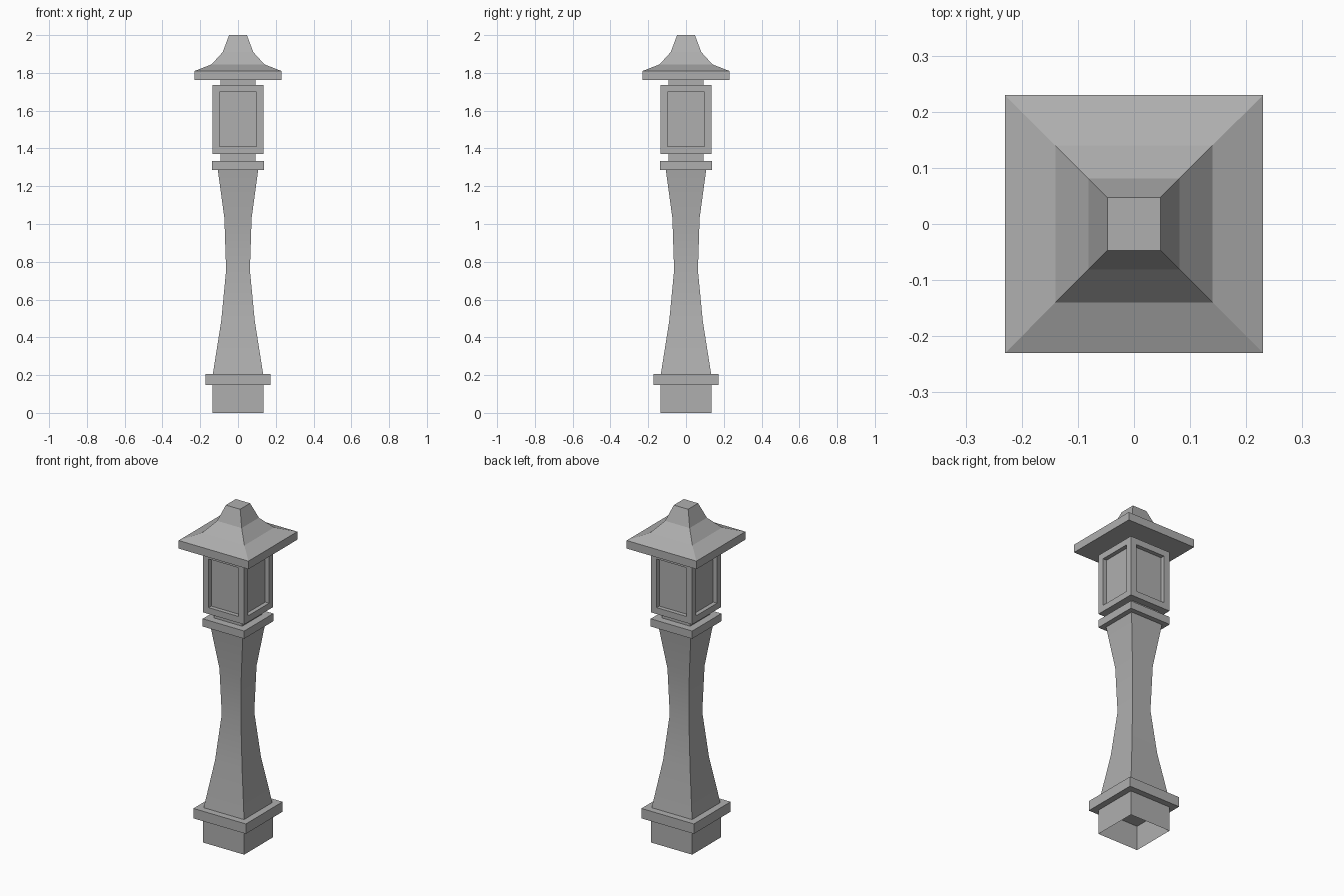
import bpy
import bmesh
import math

if "Cube" in bpy.data.objects:
    bpy.data.objects.remove(bpy.data.objects["Cube"])

stone = bpy.data.materials.new("dark_grey")
stone.diffuse_color = (0.43, 0.43, 0.43, 1)
stone.use_nodes = True
stone.node_tree.nodes["Principled BSDF"].inputs["Base Color"].default_value = stone.diffuse_color


def square_loft(name, profile, cap_bottom=True, cap_top=True, panel=None):
    """Stack square rings of (half width, z); panel=(frame, depth) recesses the sides."""
    bm = bmesh.new()
    rings = [[bm.verts.new((sx * h, sy * h, z))
              for sx, sy in ((-1, -1), (1, -1), (1, 1), (-1, 1))]
             for h, z in profile]
    sides = []
    for low, high in zip(rings, rings[1:]):
        for i in range(4):
            j = (i + 1) % 4
            sides.append(bm.faces.new((low[i], low[j], high[j], high[i])))
    if cap_bottom:
        bm.faces.new(rings[0][::-1])
    if cap_top:
        bm.faces.new(rings[-1])
    bm.normal_update()
    if panel:
        frame, depth = panel
        bmesh.ops.inset_individual(bm, faces=sides, thickness=frame,
                                   use_even_offset=True)
        for face in sides:
            normal = face.normal.copy()
            new = bmesh.ops.extrude_discrete_faces(bm, faces=[face])["faces"][0]
            bmesh.ops.translate(bm, verts=new.verts, vec=normal * -depth)
    mesh = bpy.data.meshes.new(name)
    bm.to_mesh(mesh)
    bm.free()
    mesh.materials.append(stone)
    obj = bpy.data.objects.new(name, mesh)
    bpy.context.collection.objects.link(obj)
    return obj


# Plinth, open underneath, with its collar
square_loft("base_plinth", [(0.136, 0), (0.136, 0.148)], False, False)
square_loft("base_collar", [(0.173, 0.148), (0.173, 0.207)])

# Waisted shaft, smooth along its length with sharp corners
shaft = square_loft("shaft", [(0.133, 0.207), (0.089, 0.485), (0.063, 0.755),
                              (0.072, 1.03), (0.107, 1.287)], False, False)
bpy.context.view_layer.objects.active = shaft
shaft.select_set(True)
bpy.ops.object.shade_smooth_by_angle(angle=math.radians(30))

# Slab and necks around the lantern
square_loft("upper_collar", [(0.137, 1.287), (0.137, 1.333)])
square_loft("lower_neck", [(0.093, 1.333), (0.093, 1.371)], False, False)
square_loft("upper_neck", [(0.093, 1.737), (0.093, 1.762)], False, False)

# Lantern box with recessed panels on all four sides
square_loft("lantern_box", [(0.136, 1.371), (0.136, 1.737)], panel=(0.038, 0.025))

# Flared roof
square_loft("roof", [(0.23, 1.762), (0.23, 1.81), (0.14, 1.845),
                     (0.081, 1.91), (0.047, 2.0)])
